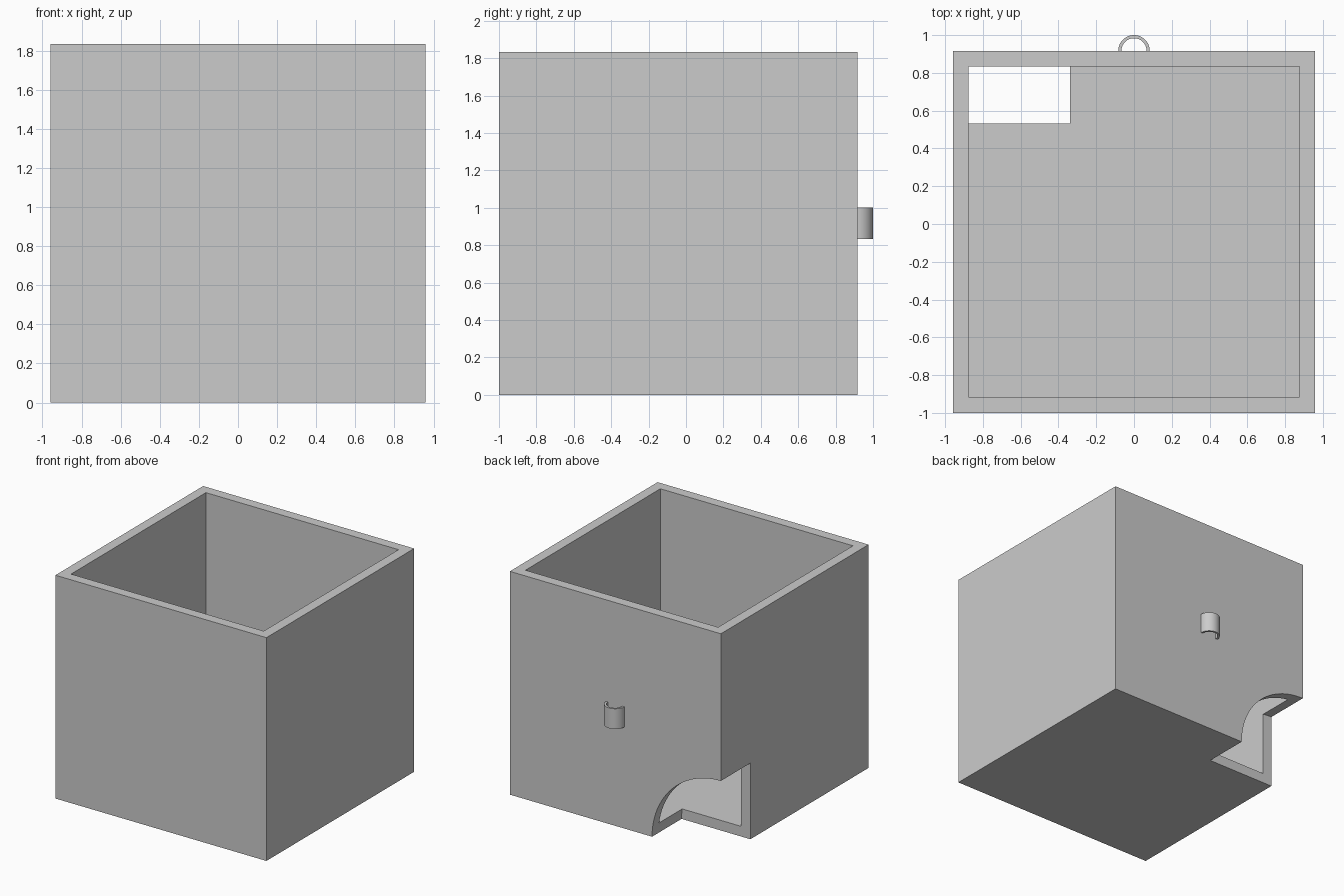
import bpy, bmesh
from math import pi, radians, cos, sin

if "Cube" in bpy.data.objects:
    bpy.data.objects.remove(bpy.data.objects["Cube"], do_unlink=True)

U = 1 / 60                      # one design unit
WALL = 5 * U
HALF_X, HEIGHT = 57.5 * U, 110 * U
FRONT, BACK = -1.0, 55 * U

grey = bpy.data.materials.new("plain grey")
grey.use_nodes = True
colour = (0.6, 0.6, 0.6, 1)
grey.diffuse_color = colour
grey.node_tree.nodes["Principled BSDF"].inputs["Base Color"].default_value = colour


def box(name, low, high):
    size = [b - a for a, b in zip(low, high)]
    centre = [(a + b) / 2 for a, b in zip(low, high)]
    bpy.ops.mesh.primitive_cube_add(size=1, location=centre)
    ob = bpy.context.object
    ob.name = name
    ob.scale = size
    bpy.ops.object.transform_apply(location=False, rotation=False, scale=True)
    ob.data.materials.append(grey)
    return ob


def cut(target, cutter):
    mod = target.modifiers.new("cut", "BOOLEAN")
    mod.operation, mod.solver, mod.object = "DIFFERENCE", "EXACT", cutter
    bpy.context.view_layer.objects.active = target
    bpy.ops.object.modifier_apply(modifier=mod.name)
    bpy.data.objects.remove(cutter, do_unlink=True)


def smooth(ob):
    bpy.ops.object.select_all(action="DESELECT")
    ob.select_set(True)
    bpy.context.view_layer.objects.active = ob
    bpy.ops.object.shade_smooth_by_angle(angle=radians(30))


# Open-topped box
body = box("open_box", (-HALF_X, FRONT, 0), (HALF_X, BACK, HEIGHT))
cavity = box("cavity_cutter", (-HALF_X + WALL, FRONT + WALL, WALL),
             (HALF_X - WALL, BACK - WALL, HEIGHT + 1))
cut(body, cavity)

# Quarter-round opening in the lower back corner
notch_front, notch_back = BACK - 23 * U, BACK + 0.3
bpy.ops.mesh.primitive_cylinder_add(
    vertices=96, radius=37.5 * U, depth=notch_back - notch_front,
    location=(-HALF_X, (notch_front + notch_back) / 2, 0), rotation=(pi / 2, 0, 0))
notch = bpy.context.object
notch.name = "notch_cutter"
notch.data.materials.append(grey)
cut(body, notch)
smooth(body)

# Half-ring loop on the back wall
bm = bmesh.new()
steps, outer, inner = 32, 5 * U, 4 * U
angles = [pi * i / steps for i in range(steps + 1)]
outline = [(outer, a) for a in angles] + [(inner, a) for a in reversed(angles)]
ring = bm.faces.new([bm.verts.new((r * cos(a), BACK + r * sin(a), 50 * U))
                     for r, a in outline])
extruded = bmesh.ops.extrude_face_region(bm, geom=[ring])["geom"]
bmesh.ops.translate(bm, vec=(0, 0, 10 * U),
                    verts=[v for v in extruded if isinstance(v, bmesh.types.BMVert)])
bmesh.ops.recalc_face_normals(bm, faces=bm.faces)
mesh = bpy.data.meshes.new("back_loop")
bm.to_mesh(mesh)
bm.free()
mesh.materials.append(grey)
loop = bpy.data.objects.new("back_loop", mesh)
bpy.context.collection.objects.link(loop)
smooth(loop)
